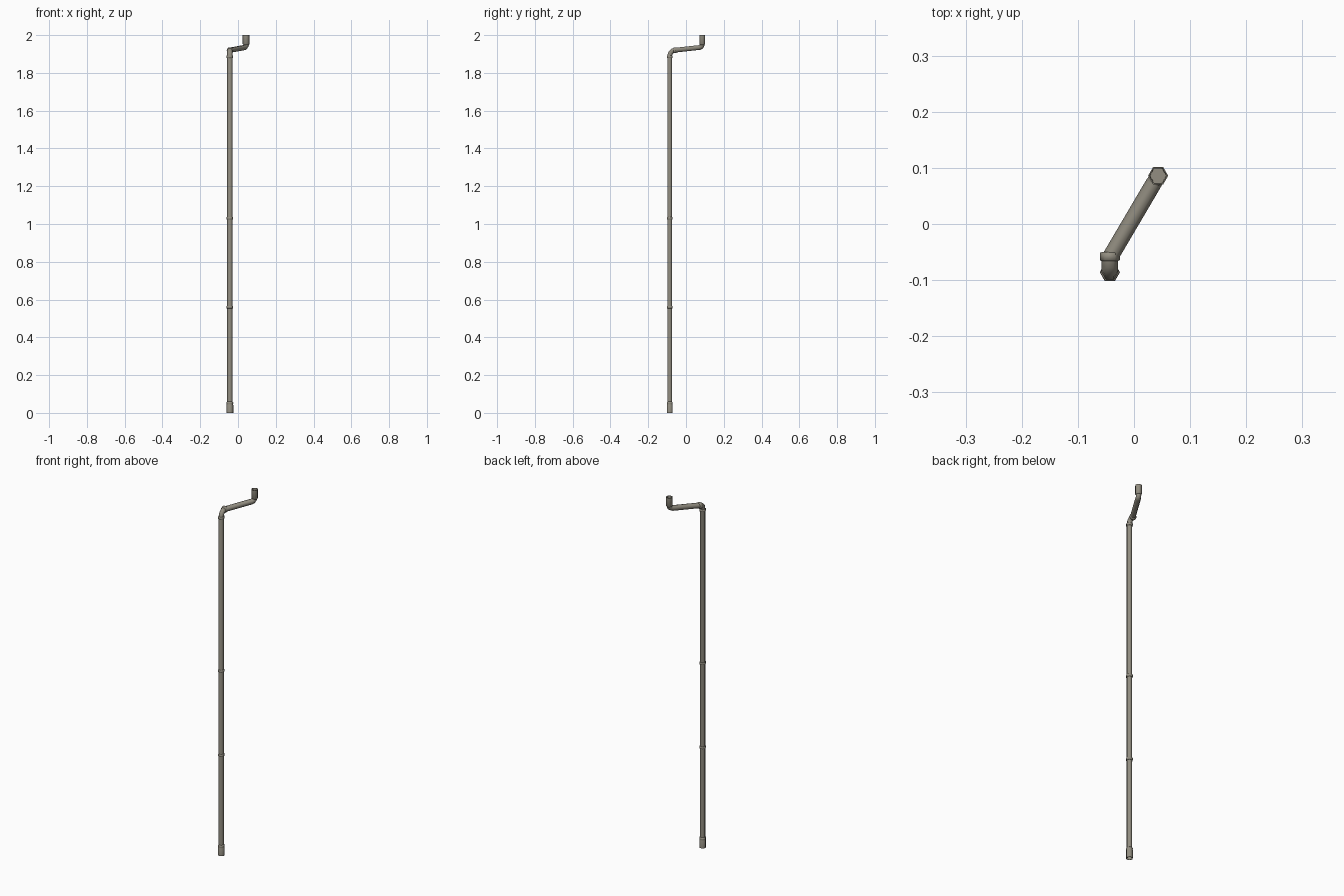
import bpy, bmesh, math
from mathutils import Vector

if "Cube" in bpy.data.objects:
    bpy.data.objects.remove(bpy.data.objects["Cube"])

metal = bpy.data.materials.new("weathered_grey_metal")
metal.diffuse_color = (0.29, 0.27, 0.22, 1)
metal.use_nodes = True
metal.node_tree.nodes["Principled BSDF"].inputs["Base Color"].default_value = metal.diffuse_color

SIDES, PIPE, COLLAR = 6, 0.0145, 0.018
X, Y = -0.043, -0.086          # axis of the long riser
UP, BACK = Vector((0, 0, 1)), Vector((0, 1, 0))


def tube(name, rings):
    """Hexagonal sweep through rings of (centre, direction, radius), capped."""
    bm = bmesh.new()
    loops = []
    for c, n, r in rings:
        c, n = Vector(c), Vector(n).normalized()
        u = (Vector((1, 0, 0)) - n * n.x).normalized()
        v = n.cross(u)
        loops.append([bm.verts.new(c + r * (math.cos(a) * u + math.sin(a) * v))
                      for a in (i * math.tau / SIDES for i in range(SIDES))])
    for a, b in zip(loops, loops[1:]):
        for i in range(SIDES):
            j = (i + 1) % SIDES
            bm.faces.new((a[i], a[j], b[j], b[i]))
    bm.faces.new(loops[0][::-1])
    bm.faces.new(loops[-1])
    bmesh.ops.recalc_face_normals(bm, faces=bm.faces)
    me = bpy.data.meshes.new(name)
    bm.to_mesh(me)
    bm.free()
    me.materials.append(metal)
    ob = bpy.data.objects.new(name, me)
    bpy.context.collection.objects.link(ob)
    bpy.ops.object.select_all(action='DESELECT')
    ob.select_set(True)
    bpy.context.view_layer.objects.active = ob
    bpy.ops.object.shade_smooth_by_angle(angle=math.radians(65))
    return ob


def band(name, centre, n, half, r=0.0175):
    """Narrow joint ring with bevelled edges."""
    c = Vector(centre)
    tube(name, [(c + n * (t * half), n, q) for t, q in
                ((-1, PIPE), (-0.8, r), (0.8, r), (1, PIPE))])


def bend(corner, d0, d1, radius, steps, r):
    """Rings of a rounded corner between two directions."""
    corner, d0, d1 = Vector(corner), d0.normalized(), d1.normalized()
    ang = d0.angle(d1)
    cut = radius * math.tan(ang / 2)
    side = (d1 - d0 * d0.dot(d1)).normalized()
    start = corner - d0 * cut
    out = []
    for i in range(steps + 1):
        a = ang * i / steps
        p = start + radius * (math.sin(a) * d0 + (1 - math.cos(a)) * side)
        out.append((p, math.cos(a) * d0 + math.sin(a) * side, r))
    return out


# long riser and elbow
elbow = bend((X, Y, 1.92), UP, BACK, 0.028, 3, PIPE)
tube("riser_pipe", [((X, Y, 0.03), UP, PIPE)] + elbow + [((X, -0.055, 1.92), BACK, PIPE)])

# joint rings on the riser and at both ends of the elbow
for i, z in enumerate((0.56, 1.03, 1.885)):
    band(f"riser_joint_{i + 1}", (X, Y, z), UP, 0.007)
band("elbow_joint", (X, -0.058, 1.92), BACK, 0.008, COLLAR)

# slanted offset pipe, turning up into the top socket
a, b = Vector((X, -0.06, 1.92)), Vector((-X, -Y, 1.936))
tube("offset_pipe", [(a, b - a, PIPE)] + bend(b, b - a, UP, 0.018, 4, PIPE)
     + [((-X, -Y, 1.965), UP, PIPE)])

# open end sockets
tube("top_socket", [((-X, -Y, z), UP, r) for z, r in
     ((1.948, PIPE), (1.953, COLLAR), (2.0, COLLAR), (2.0, 0.0155), (1.966, 0.0145))])
tube("bottom_socket", [((X, Y, z), UP, r) for z, r in
     ((0.025, 0.0145), (0, 0.0155), (0, COLLAR), (0.042, COLLAR), (0.046, 0.0165),
      (0.05, COLLAR), (0.055, COLLAR), (0.059, PIPE))])
